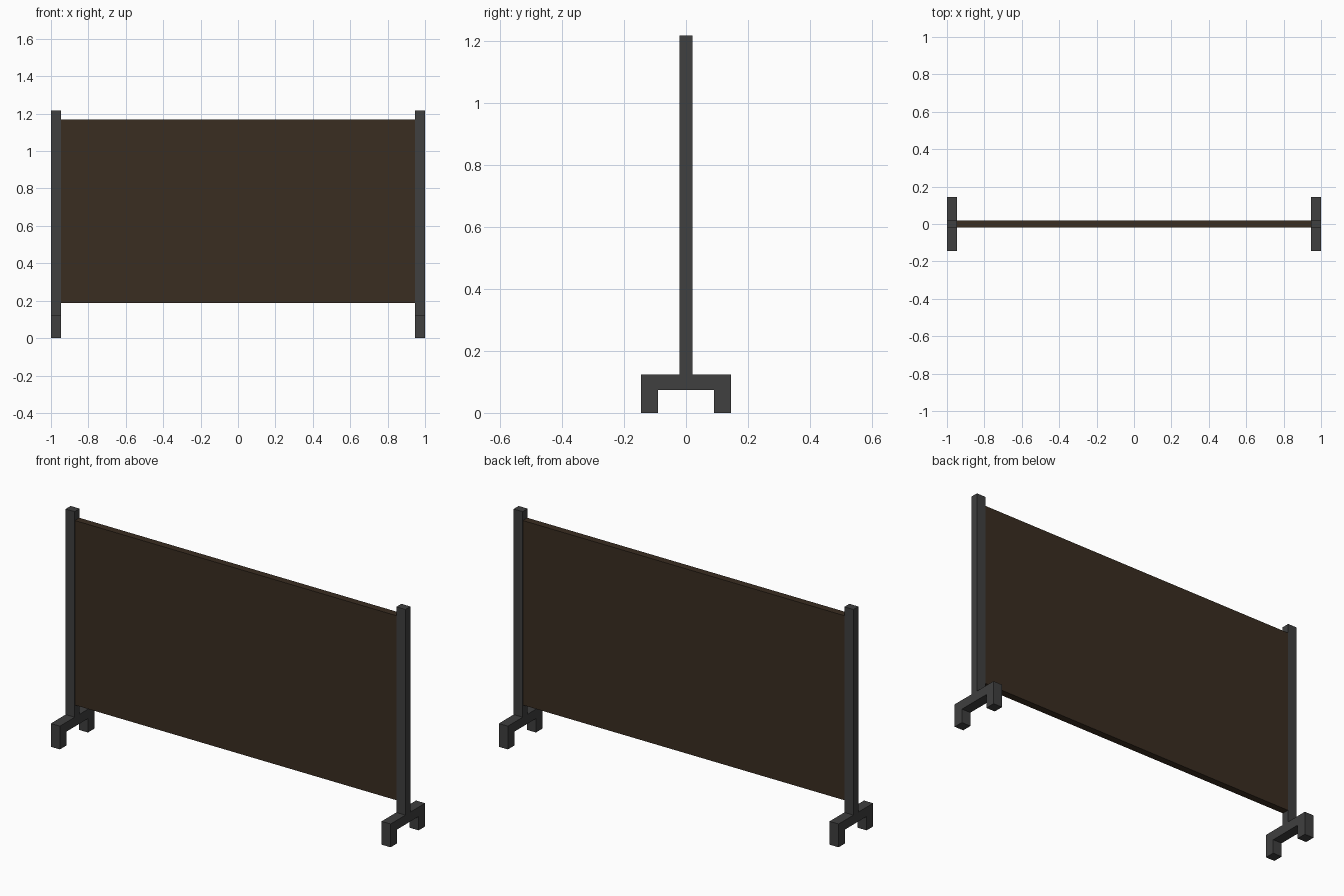
import bpy, bmesh

if "Cube" in bpy.data.objects:
    bpy.data.objects.remove(bpy.data.objects["Cube"])


def material(name, rgb):
    m = bpy.data.materials.new(name)
    m.diffuse_color = (*rgb, 1)
    m.use_nodes = True
    m.node_tree.nodes["Principled BSDF"].inputs["Base Color"].default_value = m.diffuse_color
    return m


METAL = material("dark_metal", (0.05, 0.05, 0.05))
BROWN = material("brown_panel", (0.042, 0.026, 0.015))


def extrude_profile(name, profile, x0, x1, mat):
    """Extrude a (y, z) outline along x."""
    bm = bmesh.new()
    face = bm.faces.new([bm.verts.new((x0, y, z)) for y, z in profile])
    ext = bmesh.ops.extrude_face_region(bm, geom=[face])
    moved = [v for v in ext["geom"] if isinstance(v, bmesh.types.BMVert)]
    bmesh.ops.translate(bm, vec=(x1 - x0, 0, 0), verts=moved)
    bmesh.ops.recalc_face_normals(bm, faces=bm.faces)
    mesh = bpy.data.meshes.new(name)
    bm.to_mesh(mesh)
    bm.free()
    mesh.materials.append(mat)
    obj = bpy.data.objects.new(name, mesh)
    bpy.context.collection.objects.link(obj)
    return obj


def rect(half_y, z0, z1):
    return [(-half_y, z0), (half_y, z0), (half_y, z1), (-half_y, z1)]


INNER, OUTER = 0.947, 1.0
FOOT_TOP, BAR_BOTTOM = 0.124, 0.074
FOOT_OUT, FOOT_IN = 0.145, 0.091

# Foot outline: a crossbar standing on two short legs
half = [(FOOT_OUT, FOOT_TOP), (FOOT_OUT, 0), (FOOT_IN, 0), (FOOT_IN, BAR_BOTTOM)]
foot_profile = half + [(-y, z) for y, z in reversed(half)]

# Post and foot at each end
for side, x0, x1 in (("left", -OUTER, -INNER), ("right", INNER, OUTER)):
    extrude_profile(f"{side}_post", rect(0.021, FOOT_TOP, 1.218), x0, x1, METAL)
    extrude_profile(f"{side}_foot", foot_profile, x0, x1, METAL)

# Screen panel between the posts
extrude_profile("screen_panel", rect(0.019, 0.188, 1.17), -INNER, INNER, BROWN)
